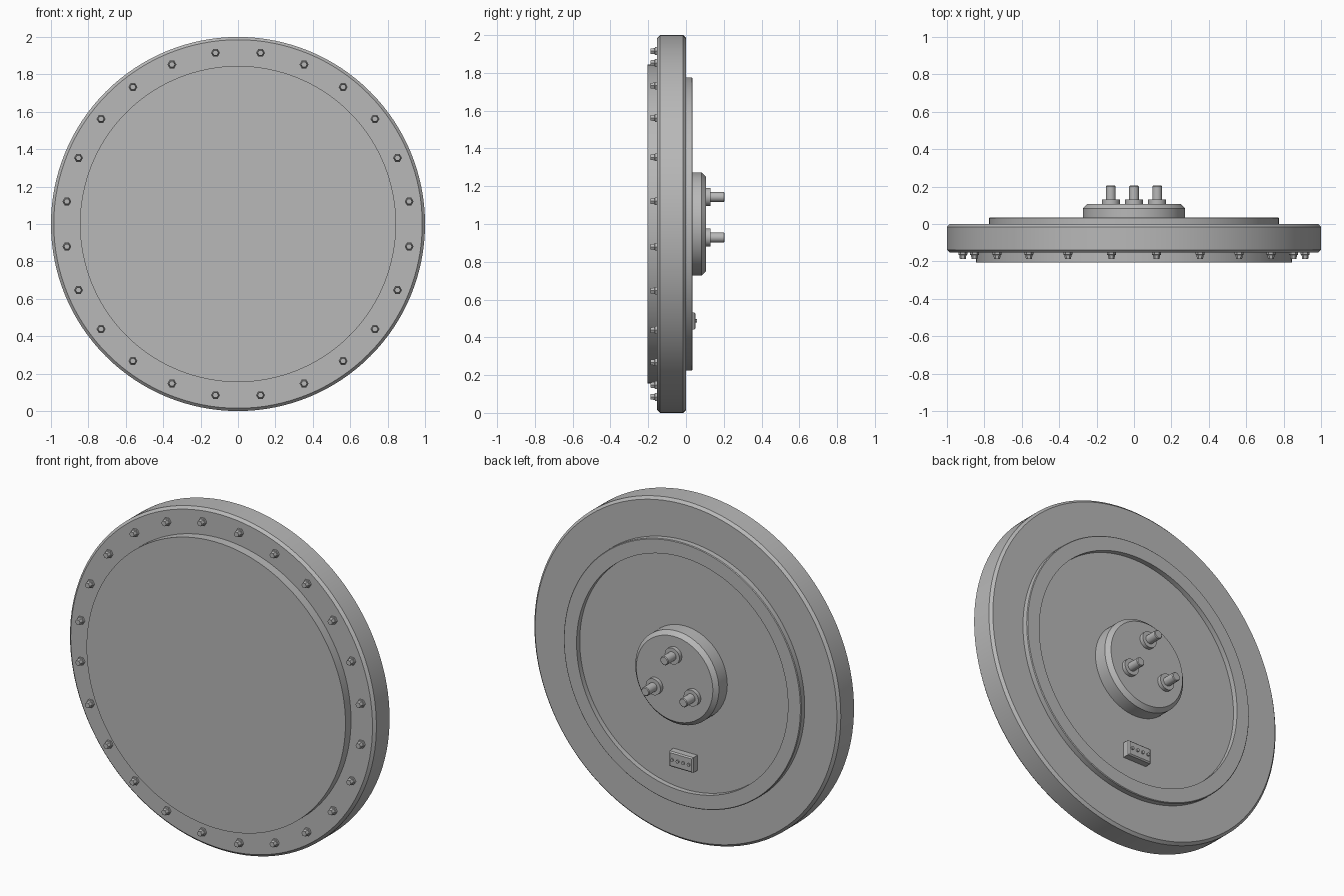
import bpy, bmesh, math

if "Cube" in bpy.data.objects:
    bpy.data.objects.remove(bpy.data.objects["Cube"])

grey = bpy.data.materials.new("metal_grey")
grey.diffuse_color = (0.48, 0.48, 0.48, 1)
grey.use_nodes = True
grey.node_tree.nodes["Principled BSDF"].inputs["Base Color"].default_value = grey.diffuse_color


def finish(name, bm, smooth=True):
    bmesh.ops.recalc_face_normals(bm, faces=bm.faces[:])
    me = bpy.data.meshes.new(name)
    bm.to_mesh(me)
    bm.free()
    me.materials.append(grey)
    ob = bpy.data.objects.new(name, me)
    bpy.context.collection.objects.link(ob)
    if smooth:
        bpy.ops.object.select_all(action='DESELECT')
        ob.select_set(True)
        bpy.context.view_layer.objects.active = ob
        bpy.ops.object.shade_smooth_by_angle(angle=math.radians(30))
    return ob


def lathe(bm, profile, segs, cx=0.0, cz=1.0):
    """Revolve (radius, y) points about a y-directed axis; radius 0 closes the end."""
    rings = []
    for r, y in profile:
        if r == 0:
            rings.append([bm.verts.new((cx, y, cz))] * segs)
        else:
            rings.append([bm.verts.new((cx + r * math.cos(2 * math.pi * i / segs), y,
                                        cz + r * math.sin(2 * math.pi * i / segs)))
                          for i in range(segs)])
    for a, b in zip(rings, rings[1:]):
        for i in range(segs):
            j = (i + 1) % segs
            quad = list(dict.fromkeys((a[i], a[j], b[j], b[i])))
            bm.faces.new(quad)


def turned(name, profile, segs=128, cx=0.0, cz=1.0):
    bm = bmesh.new()
    lathe(bm, profile, segs, cx, cz)
    return finish(name, bm)


# Main disc with chamfered rims
turned("main_disc", [(0, -0.153), (0.985, -0.153), (1.0, -0.138),
                     (1.0, -0.015), (0.985, 0), (0, 0)])

# Raised round plate on the front
turned("front_plate", [(0, -0.205), (0.845, -0.205), (0.845, -0.15), (0, -0.15)])

# Raised ring on the back with a shallow recessed floor
turned("back_ring", [(0, 0.005), (0.69, 0.005), (0.69, 0.035), (0.771, 0.035),
                     (0.775, 0.031), (0.775, -0.005), (0, -0.005)])

# Central hub
turned("hub", [(0, 0), (0.273, 0), (0.273, 0.083), (0.25, 0.107), (0, 0.107)], 96)

# Three terminal posts with collars
for k in range(3):
    a = math.radians(90 + 120 * k)
    turned(f"terminal_post_{k + 1}",
           [(0, 0.1), (0.048, 0.1), (0.048, 0.13), (0.026, 0.13),
            (0.026, 0.201), (0.022, 0.205), (0, 0.205)],
           32, 0.143 * math.cos(a), 1 + 0.143 * math.sin(a))

# Ring of 24 hexagonal bolts
for k in range(24):
    a = math.radians(7.5 + 15 * k)
    bm = bmesh.new()
    lathe(bm, [(0, -0.188), (0.016, -0.188), (0.019, -0.166), (0.024, -0.164),
               (0.024, -0.15), (0, -0.15)], 6,
          0.923 * math.cos(a), 1 + 0.923 * math.sin(a))
    finish(f"bolt_{k + 1}", bm, smooth=False)

# Connector block with four pins
bm = bmesh.new()
bmesh.ops.create_cube(bm, size=1)
for v in bm.verts:
    v.co = (v.co.x * 0.156, v.co.y * 0.05 + 0.025, v.co.z * 0.09 + 0.487)
front = [e for e in bm.edges if all(v.co.y > 0.04 for v in e.verts)]
bmesh.ops.bevel(bm, geom=front, offset=0.007, segments=1, affect='EDGES')
finish("connector_block", bm, smooth=False)
for k in range(4):
    turned(f"connector_pin_{k + 1}",
           [(0, 0.045), (0.009, 0.045), (0.009, 0.058), (0, 0.058)],
           16, (k - 1.5) * 0.036, 0.487)
